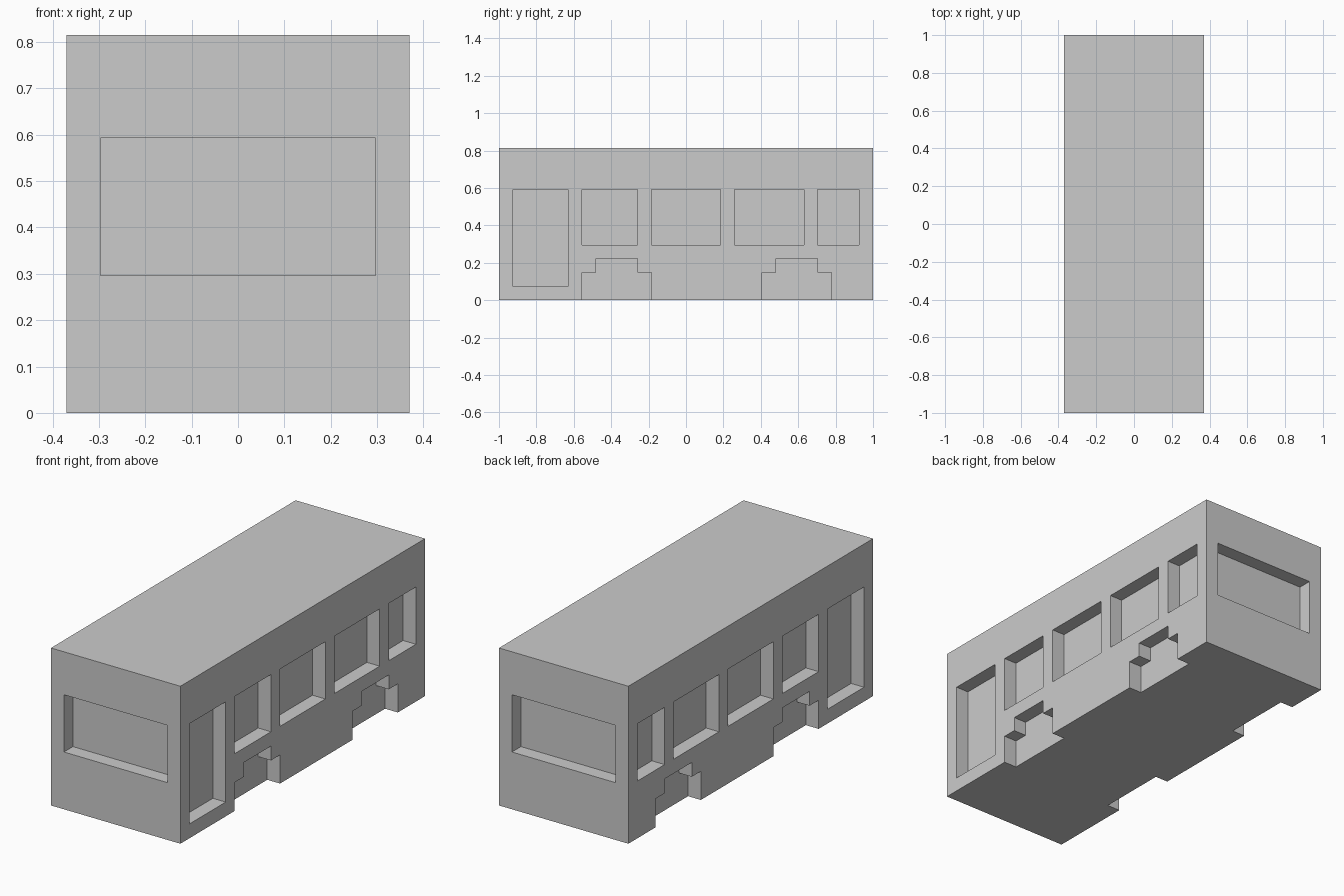
import bpy, bmesh

if "Cube" in bpy.data.objects:
    bpy.data.objects.remove(bpy.data.objects["Cube"])

U = 2 / 27          # the model's grid unit
HALF_X, HALF_Y, HEIGHT = 5 * U, 13.5 * U, 11 * U
DEPTH = 0.99 * U    # recess depth


def prism(bm, profile, place, start, end):
    """Extrude a 2D profile (grid units) from start to end, mapped by place(depth, a, b)."""
    face = bm.faces.new([bm.verts.new(place(start, a * U, b * U)) for a, b in profile])
    moved = bmesh.ops.extrude_face_region(bm, geom=[face])["geom"]
    step = [q - p for p, q in zip(place(start, 0, 0), place(end, 0, 0))]
    bmesh.ops.translate(bm, vec=step, verts=[v for v in moved if isinstance(v, bmesh.types.BMVert)])


def make_object(name, bm):
    bmesh.ops.recalc_face_normals(bm, faces=bm.faces)
    mesh = bpy.data.meshes.new(name)
    bm.to_mesh(mesh)
    bm.free()
    obj = bpy.data.objects.new(name, mesh)
    bpy.context.collection.objects.link(obj)
    return obj


def rect(a0, a1, b0, b1):
    return [(a0, b0), (a1, b0), (a1, b1), (a0, b1)]


def wheel_arch(c):
    return [(c - 2.5, -1), (c + 2.5, -1), (c + 2.5, 2), (c + 1.5, 2),
            (c + 1.5, 3), (c - 1.5, 3), (c - 1.5, 2), (c - 2.5, 2)]


# Bus body
bm = bmesh.new()
prism(bm, rect(-5, 5, 0, 11), lambda d, a, b: (a, d, b), -HALF_Y, HALF_Y)
body = make_object("bus_body", bm)

# Door, windows and stepped wheel arches, shared by both sides
side_openings = [
    rect(-12.5, -8.5, 1, 8),
    rect(-7.5, -3.5, 4, 8),
    rect(-2.5, 2.5, 4, 8),
    rect(3.5, 8.5, 4, 8),
    rect(9.5, 12.5, 4, 8),
    wheel_arch(-5),
    wheel_arch(8),
]
bm = bmesh.new()
for s in (-1, 1):
    for profile in side_openings:
        prism(bm, profile, lambda d, a, b: (s * d, a, b), HALF_X - DEPTH, HALF_X + U)
    # Windscreen and rear window
    prism(bm, rect(-4, 4, 4, 8), lambda d, a, b: (a, s * d, b), HALF_Y - DEPTH, HALF_Y + U)
cutter = make_object("recess_cutter", bm)
cutter.hide_render = True

# Carve the recesses
cut = body.modifiers.new("recesses", "BOOLEAN")
cut.operation = "DIFFERENCE"
cut.solver = "EXACT"
cut.object = cutter
bpy.context.view_layer.objects.active = body
bpy.ops.object.modifier_apply(modifier=cut.name)
bpy.data.objects.remove(cutter)
